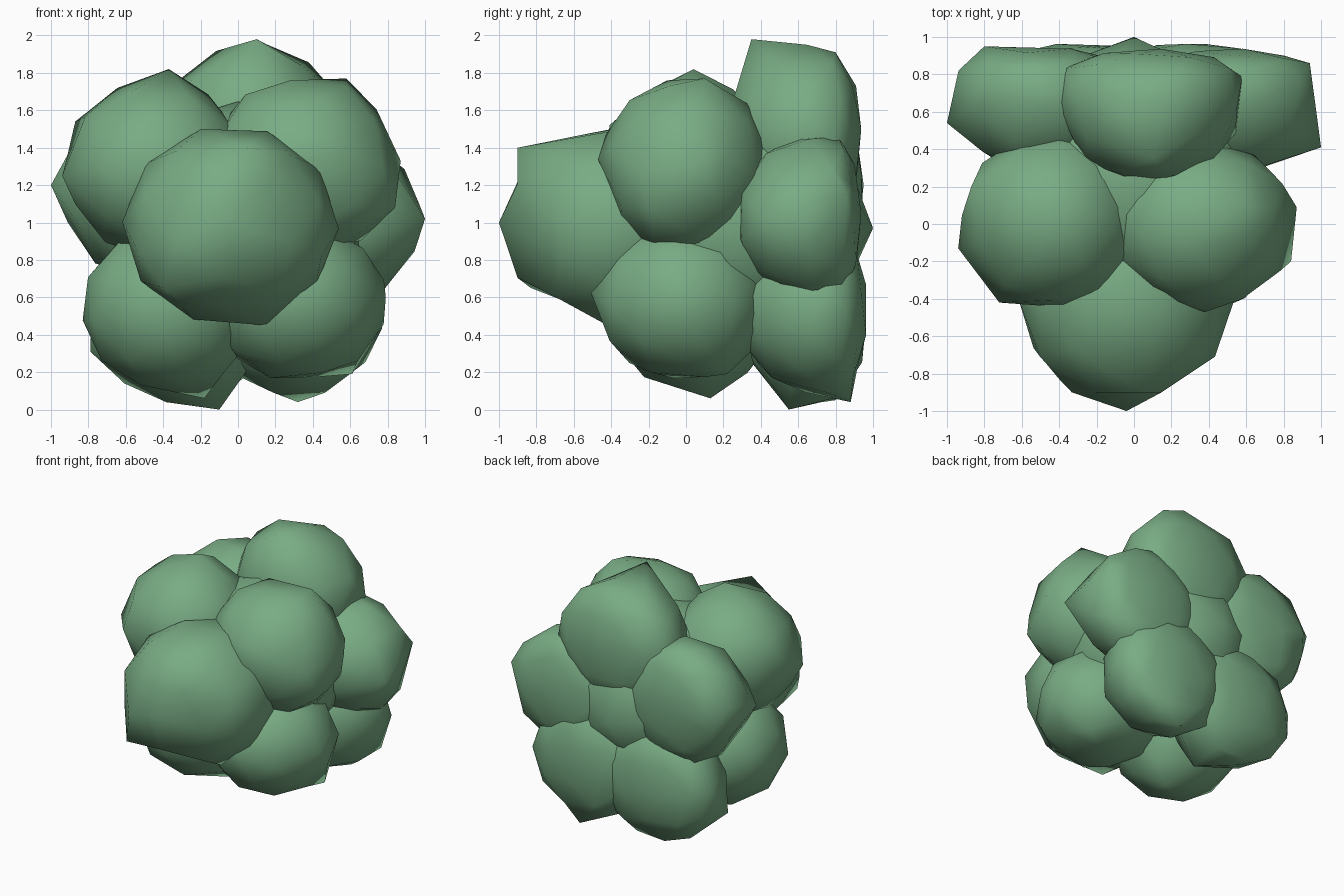
import bpy, bmesh, math
from mathutils import Euler, Vector

if "Cube" in bpy.data.objects:
    bpy.data.objects.remove(bpy.data.objects["Cube"])

green = bpy.data.materials.new("leaf_green")
green.diffuse_color = (0.19, 0.41, 0.23, 1)
green.use_nodes = True
green.node_tree.nodes["Principled BSDF"].inputs["Base Color"].default_value = green.diffuse_color


def clump(name, xr, yr, zr, turn, corners=(), flat_back=False):
    """Low-poly ball fitted to the x, y, z ranges, with some corners pulled out."""
    bm = bmesh.new()
    bmesh.ops.create_icosphere(bm, subdivisions=2, radius=1)
    rot = Euler([math.radians(a) for a in turn]).to_matrix()
    bmesh.ops.transform(bm, matrix=rot.to_4x4(), verts=bm.verts)
    for axis, (lo, hi) in enumerate((xr, yr, zr)):
        vals = [v.co[axis] for v in bm.verts]
        a, b = min(vals), max(vals)
        for v in bm.verts:
            t = (v.co[axis] - a) / (b - a) - 0.5
            v.co[axis] = (lo + hi) / 2 + t * (hi - lo) * 0.98
    if flat_back:
        for v in bm.verts:
            if v.co.y > .8:
                v.co.y = .8 + (v.co.y - .8) * .37
    # pull the nearest vertex out to each corner
    free = list(bm.verts)
    for c in corners:
        v = min(free, key=lambda p: (p.co - Vector(c)).length)
        v.co = c
        free.remove(v)
    for f in bm.faces:
        f.smooth = True
    me = bpy.data.meshes.new(name)
    bm.to_mesh(me)
    bm.free()
    me.materials.append(green)
    ob = bpy.data.objects.new(name, me)
    bpy.context.collection.objects.link(ob)
    return ob


# front clump
clump("front_clump", (-.63, .55), (-1, .2), (.46, 1.51), (90, 20, 0),
      [(-.04, -1, 1.0), (-.4, -.83, .65), (.05, -.9, 1.4), (.28, -.8, .9),
       (-.15, -.6, .57), (.15, -.42, .45)])

# ring of four clumps round the middle
clump("upper_left_clump", (-.93, .06), (-.46, .5), (.8, 1.78), (4, 3, 15),
      [(-.37, .04, 1.82), (-.94, -.13, 1.25), (-.87, .2, 1.54), (-.72, -.42, 1.3)])
clump("upper_right_clump", (-.17, .87), (-.46, .46), (.8, 1.79), (25, 14, 40),
      [(.58, .1, 1.77), (.28, -.1, 1.76), (.87, .09, 1.33), (.84, -.2, 1.08),
       (.38, -.47, 1.34)])
clump("lower_left_clump", (-.84, .12), (-.42, .5), (.09, 1.0), (12, 20, 65),
      [(-.18, .13, .06)])
clump("lower_right_clump", (-.17, .79), (-.49, .46), (.16, 1.0), (30, 8, 20),
      [(.79, -.1, .6), (.61, .22, .19), (.33, -.51, .63)])

# ring of five clumps pressed flat at the back
clump("back_top_clump", (-.42, .59), (.19, 1.18), (.98, 1.96), (8, 5, 30),
      [(.1, .35, 1.98), (.2, .8, 1.91), (-.41, .62, 1.55)], True)
clump("back_right_clump", (.02, .98), (.25, 1.18), (.57, 1.47), (20, 80, 10),
      [(1, .41, 1.02), (.94, .86, 1.15)], True)
clump("back_left_clump", (-.96, -.02), (.25, 1.2), (.7, 1.63), (15, 95, 30),
      [(-1, .54, 1.2), (-.8, .95, 1.2), (-.91, .75, 1.0)], True)
clump("back_lower_left_clump", (-.79, .2), (.27, 1.25), (.03, .95), (5, 10, 50),
      [(-.1, .55, 0), (-.37, .8, .05), (-.79, .6, .31)], True)
clump("back_lower_right_clump", (-.17, .78), (.27, 1.25), (.08, .97), (18, 6, 5),
      [(.32, .88, .04)], True)

# big core filling the gaps and showing at the back
clump("core", (-.66, .66), (-.5, .99), (.34, 1.66), (90, 0, 0), [(0, 1, .97)])
